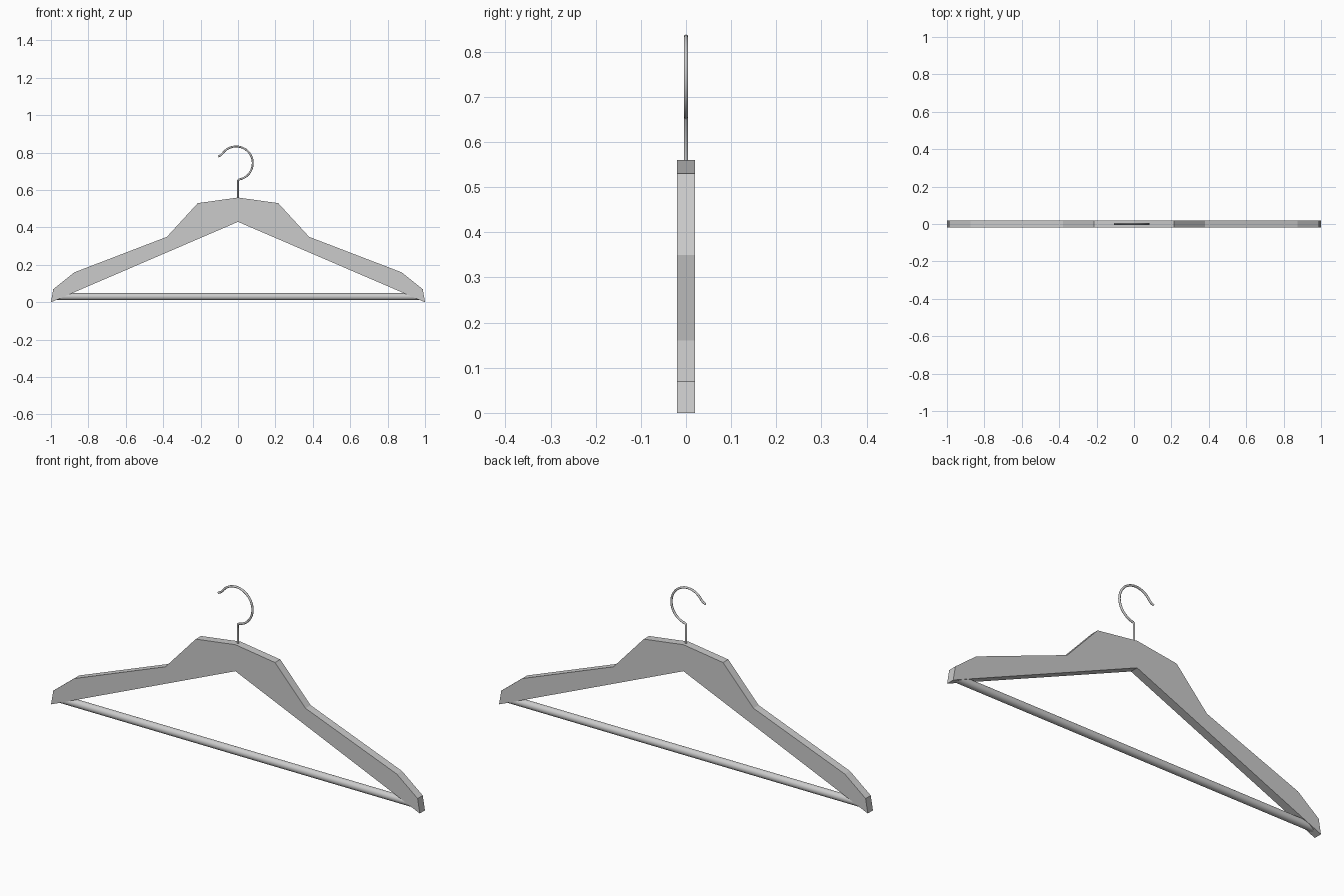
import bpy, bmesh, math

if "Cube" in bpy.data.objects:
    bpy.data.objects.remove(bpy.data.objects["Cube"])

# Wooden body: mirrored outline extruded along y
half = [(0.215, 0.53), (0.38, 0.35), (0.875, 0.16), (0.988, 0.07), (1.0, 0.0)]
outline = [(0, 0.56)] + half + [(0, 0.43)] + [(-x, z) for x, z in reversed(half)]
bm = bmesh.new()
face = bm.faces.new([bm.verts.new((x, -0.02, z)) for x, z in outline])
ext = bmesh.ops.extrude_face_region(bm, geom=[face])
bmesh.ops.translate(bm, vec=(0, 0.04, 0),
                    verts=[g for g in ext["geom"] if isinstance(g, bmesh.types.BMVert)])
bmesh.ops.recalc_face_normals(bm, faces=bm.faces)
mesh = bpy.data.meshes.new("hanger_body")
bm.to_mesh(mesh)
bm.free()
bpy.context.collection.objects.link(bpy.data.objects.new("hanger_body", mesh))

# Round trouser bar between the arm tips
bpy.ops.mesh.primitive_cylinder_add(vertices=24, radius=0.0185, depth=1.97,
                                    location=(0, 0, 0.03), rotation=(0, math.pi / 2, 0))
bar = bpy.context.object
bar.name = "trouser_bar"
bpy.ops.object.shade_smooth_by_angle()

# Wire hook: straight stem, round bend and a small flared tip
cx, cz, r = -0.01, 0.744, 0.089
path = [(0, 0.54), (0, 0.652)]
for i in range(33):
    a = math.radians(-80 + 226 * i / 32)
    path.append((cx + r * math.cos(a), cz + r * math.sin(a)))
path += [(-0.092, 0.786), (-0.106, 0.779)]
curve = bpy.data.curves.new("hook", "CURVE")
curve.dimensions = "3D"
curve.bevel_depth = 0.0052
curve.bevel_resolution = 3
curve.use_fill_caps = True
spline = curve.splines.new("POLY")
spline.points.add(len(path) - 1)
for p, (x, z) in zip(spline.points, path):
    p.co = (x, 0, z, 1)
hook = bpy.data.objects.new("hook", curve)
bpy.context.collection.objects.link(hook)
